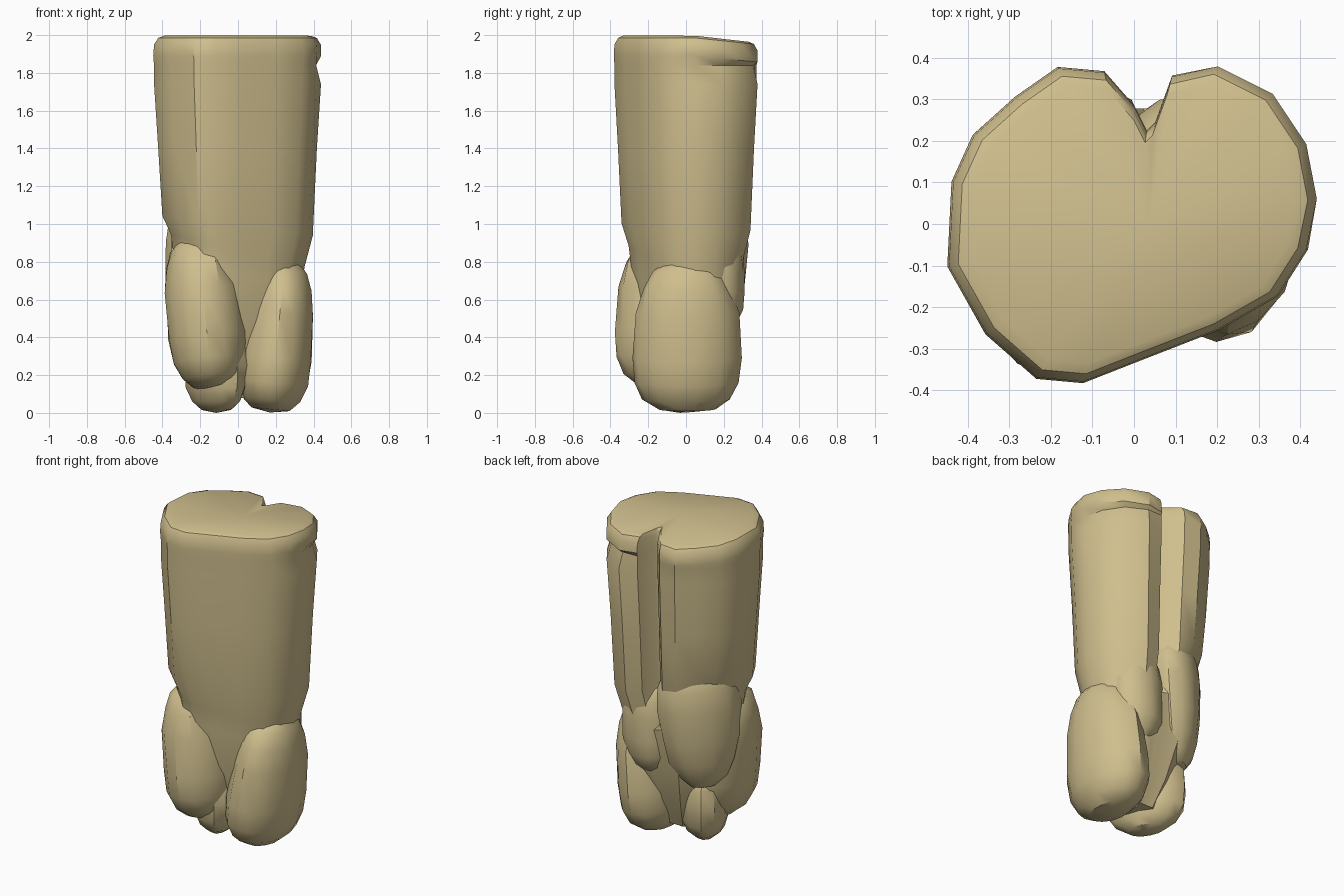
import bpy, bmesh, math, random
from mathutils import Vector, Euler

random.seed(4)
cube = bpy.data.objects.get("Cube")
if cube:
    bpy.data.objects.remove(cube)

tan = bpy.data.materials.new("warm_tan")
tan.use_nodes = True
COLOUR = (0.63, 0.52, 0.27, 1)
tan.diffuse_color = COLOUR
tan.node_tree.nodes["Principled BSDF"].inputs["Base Color"].default_value = COLOUR


def finish(bm, name, angle=34):
    bmesh.ops.recalc_face_normals(bm, faces=bm.faces)
    mesh = bpy.data.meshes.new(name)
    bm.to_mesh(mesh)
    bm.free()
    mesh.materials.append(tan)
    obj = bpy.data.objects.new(name, mesh)
    bpy.context.collection.objects.link(obj)
    bpy.ops.object.select_all(action='DESELECT')
    obj.select_set(True)
    bpy.context.view_layer.objects.active = obj
    bpy.ops.object.shade_smooth_by_angle(angle=math.radians(angle))
    return obj


def spow(v, p):
    return math.copysign(abs(v) ** p, v)


def lobe(name, centre, radii, tilt=(0, 0, 0), taper=0.0, power=0.8, sides=14, rings=9):
    """Lumpy rounded root lobe; taper narrows its upper end."""
    bm = bmesh.new()
    bmesh.ops.create_uvsphere(bm, u_segments=sides, v_segments=rings, radius=1)
    turn = Euler(tilt).to_matrix()
    for v in bm.verts:
        flat = math.hypot(v.co.x, v.co.y)
        z = spow(v.co.z, power)
        grow = flat ** (power - 1) if flat > 0.01 else 1
        grow *= (1 - taper * z) * random.uniform(0.96, 1.03)
        p = Vector((v.co.x * grow * radii[0], v.co.y * grow * radii[1], z * radii[2]))
        v.co = turn @ p + Vector(centre)
    return finish(bm, name)


# Trunk: a heart-like outline with a back groove, lofted upward
OUTLINE = [(-.18, .37), (-.07, .36), (.0, .28), (.03, .22), (.05, .24), (.09, .35),
           (.20, .375), (.33, .31), (.41, .19), (.435, .06), (.41, -.06), (.34, -.17),
           (.2, -.25), (.02, -.32), (-.12, -.375), (-.23, -.365), (-.35, -.26),
           (-.44, -.1), (-.43, .1), (-.38, .21), (-.28, .3)]
# height, scale, tilt along x, rise at the back right, dent under the back lip
LEVELS = [(.08, .28, 0, 0, 0), (.25, .48, 0, 0, 0), (.5, .68, 0, 0, 0),
          (.74, .77, .2, 0, 0), (.86, .81, .2, 1.5, 0), (.99, .91, .12, 1.5, 0),
          (1.4, .96, 0, 0, 0), (1.74, 1.01, 0, 0, 0), (1.84, 1.01, 0, 0, .06),
          (1.89, 1.02, 0, 0, .01), (1.95, 1.01, 0, 0, 0), (1.985, .96, 0, 0, 0),
          (1.997, .89, 0, 0, 0)]

bm = bmesh.new()
loops = []
for z, s, slope, rise, dent in LEVELS:
    loop = []
    for x, y in OUTLINE:
        if z < .8 and y > 0 and abs(x) < .1:
            y = .36
        k = s - (dent if x > .15 and y > .03 else 0)
        drop = .1 * max(0, y - .05) if z > 1.85 else 0
        lift = rise * max(0, -x) * max(0, y)
        loop.append(bm.verts.new((x * k, y * k, z - slope * x - drop + lift)))
    loops.append(loop)
n = len(OUTLINE)
for low, high in zip(loops, loops[1:]):
    for i in range(n):
        bm.faces.new((low[i], low[(i + 1) % n], high[(i + 1) % n], high[i]))
bm.faces.new(loops[0][::-1])
# Slightly uneven cap fanned from its middle
middle = bm.verts.new((.035, 0, 1.985))
for i in range(n):
    bm.faces.new((loops[-1][i], loops[-1][(i + 1) % n], middle))
finish(bm, "trunk")

# Root lobes around the lower half
lobe("left_root", (.21, .005, .41), (.19, .285, .41), (0, .10, 0), taper=.15, power=.7)
lobe("front_right_root", (-.175, -.105, .53), (.21, .265, .41), (-.07, -.10, 0),
     taper=.02, power=.7)
lobe("back_right_root", (-.185, .125, .79), (.16, .235, .41), (-.05, .04, math.radians(-45)),
     taper=-.16)
lobe("back_left_root", (.13, .17, .72), (.17, .145, .3), (0, .05, 0))
lobe("bottom_root", (-.115, -.03, .25), (.145, .24, .25), (0, 0, .5), sides=12, rings=8)
